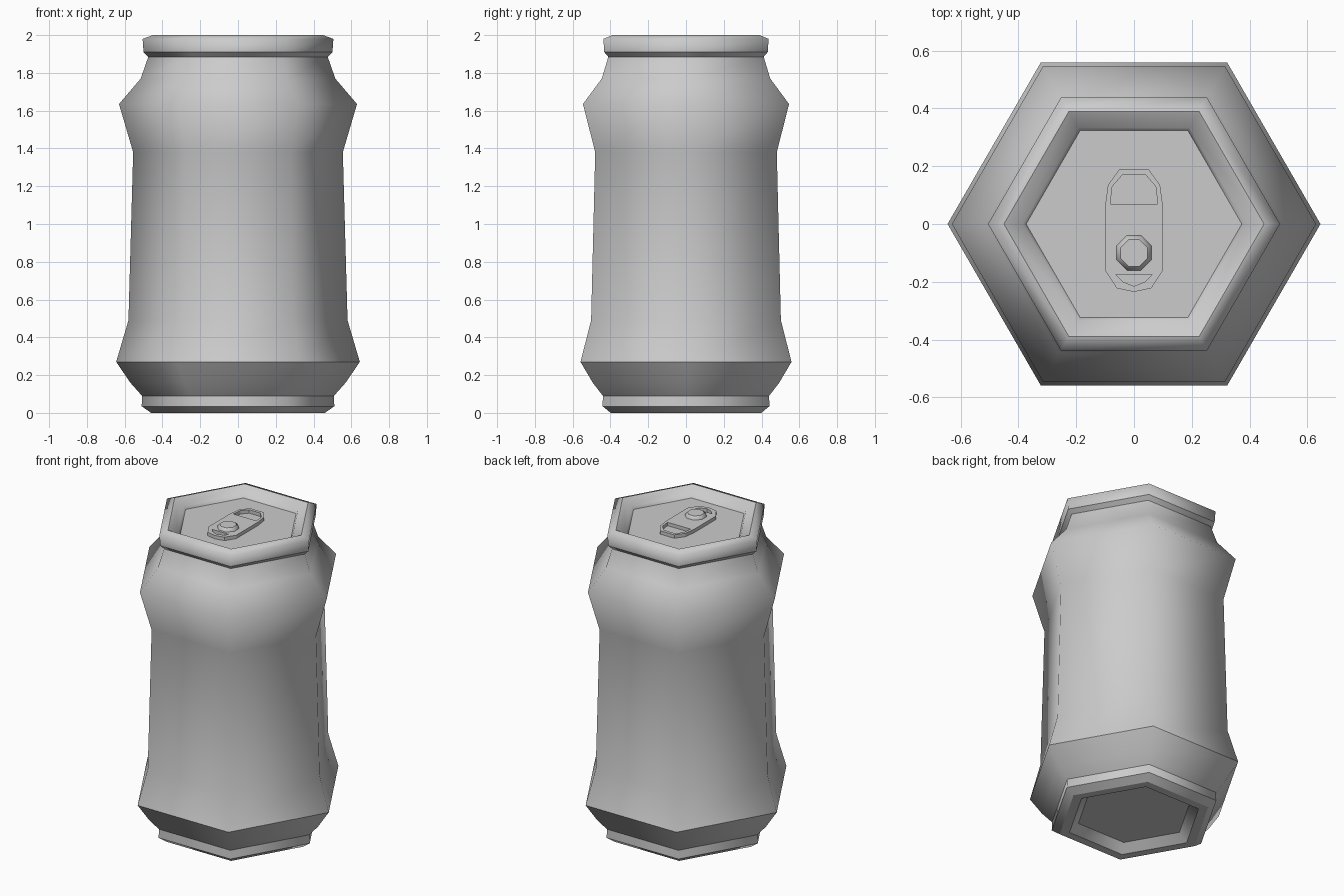
import bpy, bmesh
from math import cos, sin, pi

cube = bpy.data.objects.get("Cube")
if cube:
    bpy.data.objects.remove(cube, do_unlink=True)

metal = bpy.data.materials.new("light_grey_metal")
metal.use_nodes = True
GREY = (0.6, 0.6, 0.6, 1)
metal.diffuse_color = GREY
metal.node_tree.nodes["Principled BSDF"].inputs["Base Color"].default_value = GREY


def finish(bm, name):
    bmesh.ops.recalc_face_normals(bm, faces=bm.faces[:])
    mesh = bpy.data.meshes.new(name)
    bm.to_mesh(mesh)
    bm.free()
    mesh.materials.append(metal)
    obj = bpy.data.objects.new(name, mesh)
    bpy.context.collection.objects.link(obj)
    return obj


def lathe(name, profile, sides, center=(0, 0), start=0.0, cap_ends=(True, True)):
    """Smooth revolved part; profile rows are (radius, z, sharp ring)."""
    bm = bmesh.new()
    rings = []
    for r, z, _ in profile:
        rings.append([bm.verts.new((center[0] + r * cos(start + 2 * pi * i / sides),
                                    center[1] + r * sin(start + 2 * pi * i / sides), z))
                      for i in range(sides)])
    for low, high in zip(rings, rings[1:]):
        for i in range(sides):
            j = (i + 1) % sides
            bm.faces.new((low[i], low[j], high[j], high[i])).smooth = True
    for ring, cap in zip((rings[0], rings[-1]), cap_ends):
        if cap:
            bm.faces.new(ring)
    for ring, (_, _, sharp) in zip(rings, profile):
        if sharp:
            for i in range(sides):
                bm.edges.get((ring[i], ring[(i + 1) % sides])).smooth = False
    return finish(bm, name)


def plate(name, loops, z, thickness):
    """Flat plate from an outer loop and hole loops."""
    bm = bmesh.new()
    edges = []
    for loop in loops:
        vs = [bm.verts.new((x, y, z)) for x, y in loop]
        edges += [bm.edges.new((a, b)) for a, b in zip(vs, vs[1:] + vs[:1])]
    bmesh.ops.triangle_fill(bm, edges=edges, use_beauty=True)
    out = bmesh.ops.extrude_face_region(bm, geom=bm.faces[:], use_keep_orig=True)
    moved = [v for v in out["geom"] if isinstance(v, bmesh.types.BMVert)]
    bmesh.ops.translate(bm, verts=moved, vec=(0, 0, thickness))
    return finish(bm, name)


def mirrored(half):
    """Close a half outline by mirroring it across x = 0."""
    return half + [(-x, y) for x, y in reversed(half) if x > 0]


# Hexagonal can: recessed base, bulges, neck, rim and recessed lid
FLOOR = 1.945
lathe("can_body", [
    (0.345, 0.05, True), (0.40, 0.0, True), (0.46, 0.0, True),
    (0.51, 0.035, True), (0.508, 0.09, True), (0.57, 0.16, False),
    (0.645, 0.27, True), (0.58, 0.49, False), (0.555, 1.38, False),
    (0.63, 1.635, False), (0.515, 1.77, False), (0.475, 1.885, True),
    (0.50, 1.91, True), (0.505, 1.98, False), (0.45, 2.0, True),
    (0.385, 1.965, False), (0.373, FLOOR, True)], 6)

# Pull tab with a finger hole and a slit
tab_outline = mirrored([(0.05, 0.19), (0.09, 0.135), (0.1, 0.06), (0.1, -0.16),
                        (0.06, -0.222), (0, -0.235)])
finger_hole = mirrored([(0.04, 0.17), (0.075, 0.13), (0.082, 0.07)])
slit = mirrored([(0.062, -0.175), (0.038, -0.2), (0, -0.215)])
plate("pull_tab", [tab_outline, finger_hole, slit], FLOOR, 0.022)

# Rivet holding the tab
lathe("tab_rivet", [(0.065, FLOOR, False), (0.065, FLOOR + 0.025, False),
                    (0.05, FLOOR + 0.042, True)],
      8, center=(0, -0.1), start=pi / 8, cap_ends=(False, True))
